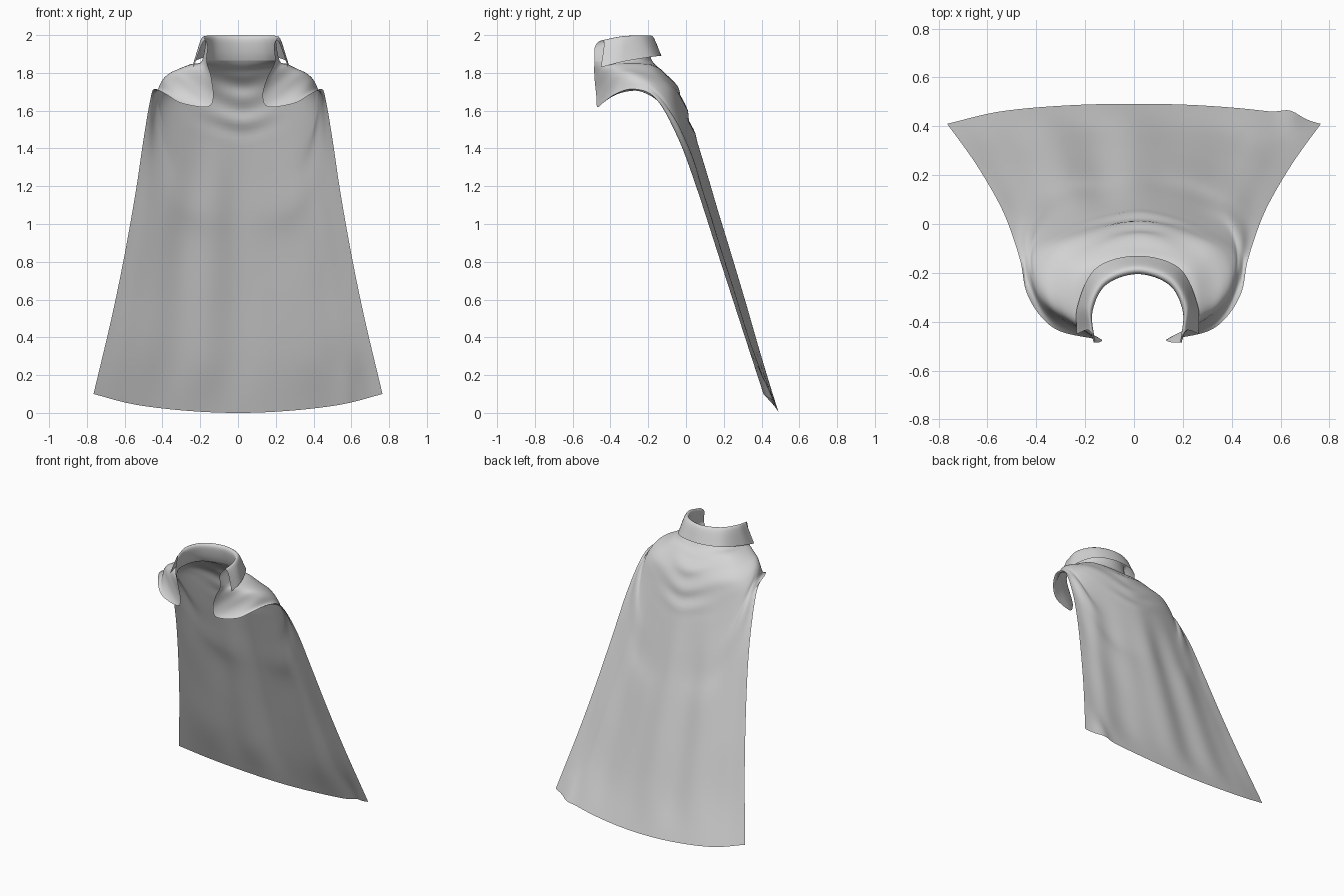
import bpy, bmesh, math
from mathutils import Vector

if "Cube" in bpy.data.objects:
    bpy.data.objects.remove(bpy.data.objects["Cube"])

# Each row runs from the right edge (or front) round to the middle of the back
COLLAR = [
    [(.25, -.45, 1.83), (.245, -.33, 1.86), (.17, -.18, 1.885), (0, -.13, 1.89)],
    [(.2, -.435, 1.965), (.205, -.33, 1.985), (.14, -.22, 1.992), (0, -.175, 1.992)],
    [(.175, -.48, 1.945), (.185, -.36, 1.97), (.13, -.25, 1.975), (0, -.205, 1.975)],
]
NECK = [[(.18, -.485, 1.86), (.205, -.37, 1.865), (.15, -.23, 1.865), (0, -.18, 1.865)]]
SHOULDER = [
    [(.15, -.485, 1.78), (.25, -.38, 1.84), (.22, -.19, 1.84), (0, -.11, 1.80)],
    [(.13, -.475, 1.68), (.30, -.36, 1.815), (.28, -.15, 1.79), (0, -.055, 1.735)],
    [(.16, -.47, 1.62), (.35, -.33, 1.795), (.32, -.10, 1.735), (0, -.02, 1.67)],
    [(.30, -.44, 1.64), (.395, -.275, 1.765), (.35, -.08, 1.68), (0, .01, 1.58)],
    [(.38, -.38, 1.685), (.42, -.20, 1.72), (.36, -.055, 1.60), (0, .045, 1.48)],
    [(.44, -.28, 1.715), (.43, -.125, 1.65), (.345, 0, 1.45), (0, .08, 1.36)],
]
BACK = [
    [(.463, -.16, 1.665), (.43, -.035, 1.51), (.315, .06, 1.29), (0, .12, 1.22)],
    [(.50, -.04, 1.45), (.435, .045, 1.27), (.295, .12, 1.10), (0, .165, 1.06)],
    [(.54, .06, 1.18), (.45, .13, 1.00), (.27, .19, .92), (0, .22, .88)],
    [(.60, .17, .84), (.48, .235, .68), (.27, .285, .60), (0, .31, .58)],
    [(.67, .28, .50), (.51, .34, .35), (.28, .385, .28), (0, .40, .27)],
    [(.765, .41, .10), (.55, .46, .045), (.28, .485, .012), (0, .492, 0)],
]


def spline(points, steps):
    """Smooth curve through all the points."""
    p = [Vector(q) for q in points]
    p = [2 * p[0] - p[1]] + p + [2 * p[-1] - p[-2]]
    out = []
    for i in range(1, len(p) - 2):
        a, b, c, d = p[i - 1:i + 3]
        for s in range(steps):
            t = s / steps
            out.append(0.5 * (2 * b + (c - a) * t + (2 * a - 5 * b + 4 * c - d) * t * t
                              + (3 * b - a - 3 * c + d) * t ** 3))
    return out + [p[-2]]


def smooth(a, b, v):
    t = min(1, max(0, (v - a) / (b - a)))
    return t * t * (3 - 2 * t)


def drape(p):
    """Broad hanging folds down the back and V-shaped swags below the neck."""
    x, y, z = p
    s = x / (.47 + .18 * (1.5 - z))
    back = smooth(1.6, 1.0, z) * smooth(0, .3, z) * smooth(1.0, .75, abs(s))
    y += back * (.007 * math.sin(9 * s + .6) + .004 * math.sin(15 * s + 2))
    swag = smooth(1.40, 1.55, z) * smooth(1.84, 1.76, z) * math.exp(-(x / .15) ** 2)
    if y > -.25:
        v = .45 * math.sqrt((x - .03) ** 2 + .004)
        y += .007 * swag * math.sin((z - v) * 2 * math.pi / .13 + 1)
    # kicked-out hem by the right corner
    y += .022 * math.exp(-((x - .64) / .05) ** 2) * smooth(.35, .05, z)
    return Vector((x, y, z))


def sheet(name, grid, mat):
    bm = bmesh.new()
    rows = [[bm.verts.new(p) for p in row] for row in grid]
    for r0, r1 in zip(rows, rows[1:]):
        for i in range(len(r0) - 1):
            bm.faces.new((r0[i], r1[i], r1[i + 1], r0[i + 1])).smooth = True
    me = bpy.data.meshes.new(name)
    bm.to_mesh(me)
    bm.free()
    me.materials.append(mat)
    ob = bpy.data.objects.new(name, me)
    bpy.context.collection.objects.link(ob)
    return ob


cloth = bpy.data.materials.new("grey_cloth")
cloth.diffuse_color = (.66, .66, .66, 1)
cloth.use_nodes = True
cloth.node_tree.nodes["Principled BSDF"].inputs["Base Color"].default_value = cloth.diffuse_color

# Mirror the rows, then smooth round the body and from collar to hem
STEP = 5
across = []
for half in COLLAR + NECK + SHOULDER + BACK:
    full = half + [(-x, y, z) for x, y, z in half[-2::-1]]
    across.append(spline(full, 12))
columns = [spline(col, STEP) for col in zip(*across)]
grid = [list(row) for row in zip(*columns)]

# Collar: turned-down flap, fold and stand, set slightly off centre
seam = len(COLLAR) * STEP
for i, row in enumerate(grid):
    shift = .015 * smooth(seam + 2 * STEP, seam, i)
    grid[i] = [(p if i <= seam else drape(p)) + Vector((shift, 0, 0)) for p in row]

sheet("collar", grid[:seam + 1], cloth)
# Cape: shoulders, front lapels and long back
sheet("cape", grid[seam:], cloth)
